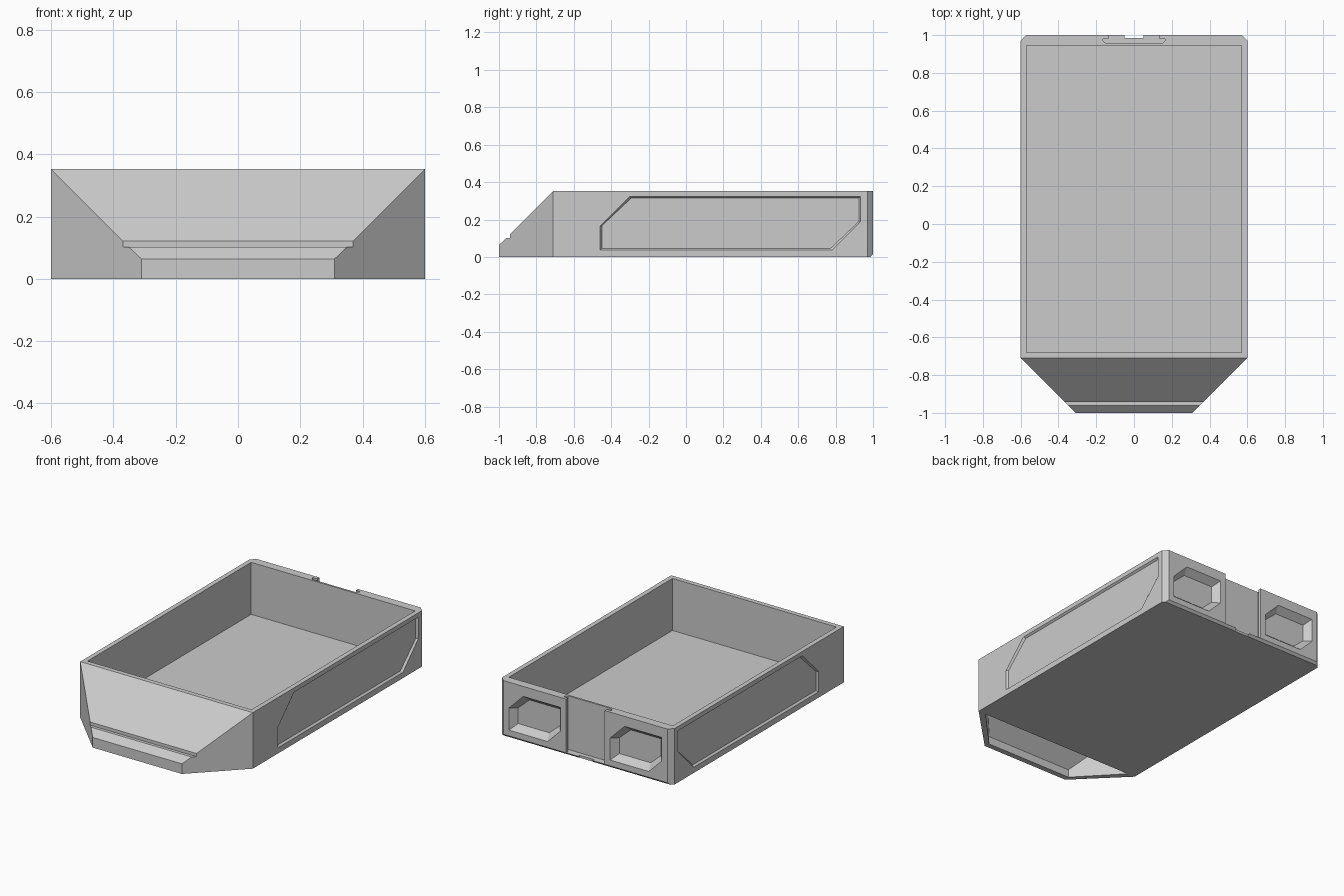
import bpy, bmesh

if "Cube" in bpy.data.objects:
    bpy.data.objects.remove(bpy.data.objects["Cube"])


def place(axis, a, b, d):
    """Map profile coordinates (a, b) at depth d along the named axis."""
    return {'x': (d, a, b), 'y': (a, d, b), 'z': (a, b, d)}[axis]


def prism(name, axis, pts, lo, hi, end_pts=None):
    """Solid between profile pts at lo and end_pts (default the same) at hi."""
    bm = bmesh.new()
    bottom = [bm.verts.new(place(axis, a, b, lo)) for a, b in pts]
    top = [bm.verts.new(place(axis, a, b, hi)) for a, b in (end_pts or pts)]
    bm.faces.new(bottom)
    bm.faces.new(top)
    n = len(pts)
    for i in range(n):
        j = (i + 1) % n
        bm.faces.new((bottom[i], bottom[j], top[j], top[i]))
    bmesh.ops.recalc_face_normals(bm, faces=bm.faces)
    mesh = bpy.data.meshes.new(name)
    bm.to_mesh(mesh)
    bm.free()
    obj = bpy.data.objects.new(name, mesh)
    bpy.context.collection.objects.link(obj)
    return obj


def boolean(target, cutter, operation='DIFFERENCE'):
    """Apply a boolean and discard the cutter."""
    mod = target.modifiers.new('cut', 'BOOLEAN')
    mod.operation = operation
    mod.solver = 'EXACT'
    mod.object = cutter
    bpy.context.view_layer.objects.active = target
    bpy.ops.object.modifier_apply(modifier=mod.name)
    bpy.data.objects.remove(cutter, do_unlink=True)


def shrink(pts, da, db):
    """Pull a profile in towards the centre of its bounds by da and db."""
    a0, a1 = min(p[0] for p in pts), max(p[0] for p in pts)
    b0, b1 = min(p[1] for p in pts), max(p[1] for p in pts)
    ca, cb = (a0 + a1) / 2, (b0 + b1) / 2
    sa, sb = 1 - 2 * da / (a1 - a0), 1 - 2 * db / (b1 - b0)
    return [(ca + (a - ca) * sa, cb + (b - cb) * sb) for a, b in pts]


def rect(a0, a1, b0, b1):
    return [(a0, b0), (a1, b0), (a1, b1), (a0, b1)]


# Tray body with chamfered back corners
tray = prism('drawer_tray', 'z', [(-.6, -.71), (.6, -.71), (.6, .97), (.57, 1),
                                  (-.57, 1), (-.6, .97)], 0, .352)
boolean(tray, prism('cavity', 'z', rect(-.57, .57, -.68, .945), .025, .5))

# Small bevel along the lower back edge
boolean(tray, prism('back_bevel', 'x', [(.985, -.001), (1.01, -.001), (1.01, .025)], -.7, .7))

# Recessed panels on both sides
panel = [(-.46, .035), (.78, .035), (.935, .19), (.935, .325), (-.30, .325), (-.46, .165)]
for s in (-1, 1):
    boolean(tray, prism('side_panel', 'x', panel, s * .601, s * .588, shrink(panel, .01, .01)))

# Tapered six-sided pockets on the back
for cx in (-.352, .352):
    pocket = [(cx + dx, z) for dx, z in ((-.18, .14), (-.09, .05), (.18, .05),
                                         (.18, .19), (.08, .29), (-.18, .29))]
    boolean(tray, prism('back_pocket', 'y', pocket, 1.001, .958, shrink(pocket, .035, .035)))

# Undercut connector slot in the middle of the back
half = [(.135, 1.01), (.135, .98), (.165, .98), (.165, .97), (.15, .957)]
slot = half + [(-x, y) for x, y in reversed(half)]
boolean(tray, prism('connector_slot', 'z', slot, .015, .5))
boolean(tray, prism('clip_notch', 'z', rect(-.05, .05, .985, 1.01), -.01, .1))

# Sloped front handle: side profile with a step groove, trimmed to a tapered plan
profile = [(-.71, 0), (-.71, .352), (-.94, .122), (-.94, .102), (-.96, .102),
           (-1, .064), (-1, 0)]
handle = prism('front_handle', 'x', profile, -.7, .7)
boolean(handle, prism('plan', 'z', [(-.6, -.71), (-.31, -1), (.31, -1), (.6, -.71)], -.1, .5),
        'INTERSECT')

# Finger hollow, open from below
hollow = prism('hollow', 'x', [(-.70, -.01), (-.70, .315), (-.965, .05), (-.965, -.01)], -.7, .7)
boolean(hollow, prism('hollow_plan', 'z', [(-.565, -.69), (-.30, -.97), (.30, -.97), (.565, -.69)],
                      -.1, .5), 'INTERSECT')
boolean(handle, hollow)
